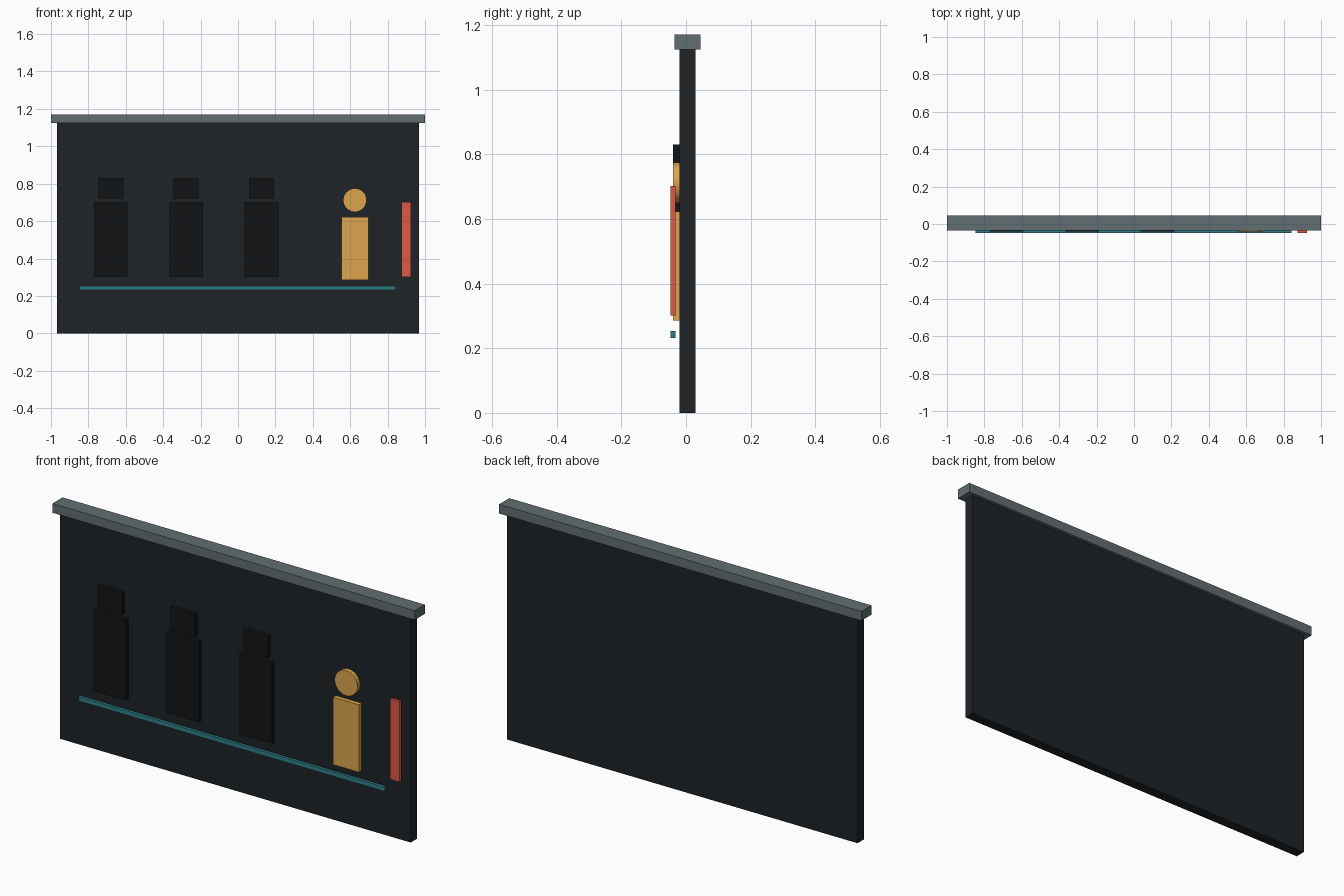
import bpy
from math import pi, radians

if "Cube" in bpy.data.objects:
    bpy.data.objects.remove(bpy.data.objects["Cube"], do_unlink=True)


def material(name, hex_code):
    # Convert a display colour to linear values
    srgb = [int(hex_code[i:i + 2], 16) / 255 for i in (0, 2, 4)]
    colour = [((c + 0.055) / 1.055) ** 2.4 for c in srgb] + [1]
    mat = bpy.data.materials.new(name)
    mat.use_nodes = True
    mat.diffuse_color = colour
    mat.node_tree.nodes["Principled BSDF"].inputs["Base Color"].default_value = colour
    return mat


def box(name, x, y, z, mat):
    """Box spanning the (low, high) range on each axis."""
    spans = (x, y, z)
    bpy.ops.mesh.primitive_cube_add(size=1, location=[(a + b) / 2 for a, b in spans])
    obj = bpy.context.object
    obj.name = name
    obj.scale = [b - a for a, b in spans]
    bpy.ops.object.transform_apply(location=False, rotation=False, scale=True)
    obj.data.materials.append(mat)
    return obj


def around(centre, width):
    return (centre - width / 2, centre + width / 2)


charcoal = material("charcoal", "1E2327")
black = material("black", "111416")
steel = material("steel", "626E72")
amber = material("amber", "DDA54E")
red = material("red", "DF5848")
teal = material("teal", "2E7F87")

FIGURE_Y = (-0.041, -0.02)
TRIM_Y = (-0.048, -0.033)

# Wall and its cap
box("wall_panel", around(0, 1.935), (-0.02, 0.029), (0, 1.125), charcoal)
box("top_cap", around(0, 2), (-0.035, 0.045), (1.125, 1.171), steel)

# Row of dark figures
for i in range(3):
    x = -0.68 + i * 0.403
    box(f"dark_figure_body_{i + 1}", around(x, 0.18), FIGURE_Y, (0.3, 0.703), black)
    box(f"dark_figure_head_{i + 1}", around(x, 0.134), FIGURE_Y, (0.72, 0.831), black)

# Bright figure with a round head
box("bright_figure_body", around(0.625, 0.143), FIGURE_Y, (0.286, 0.623), amber)
bpy.ops.mesh.primitive_cylinder_add(
    vertices=32, radius=0.063, depth=FIGURE_Y[1] - FIGURE_Y[0],
    location=(0.625, sum(FIGURE_Y) / 2, 0.712), rotation=(pi / 2, 0, 0))
head = bpy.context.object
head.name = "bright_figure_head"
head.data.materials.append(amber)
bpy.ops.object.shade_smooth_by_angle(angle=radians(30))

# Upright marker and ground line
box("red_marker", around(0.9, 0.052), TRIM_Y, (0.301, 0.702), red)
box("ground_line", around(-0.003, 1.69), TRIM_Y, (0.232, 0.254), teal)
